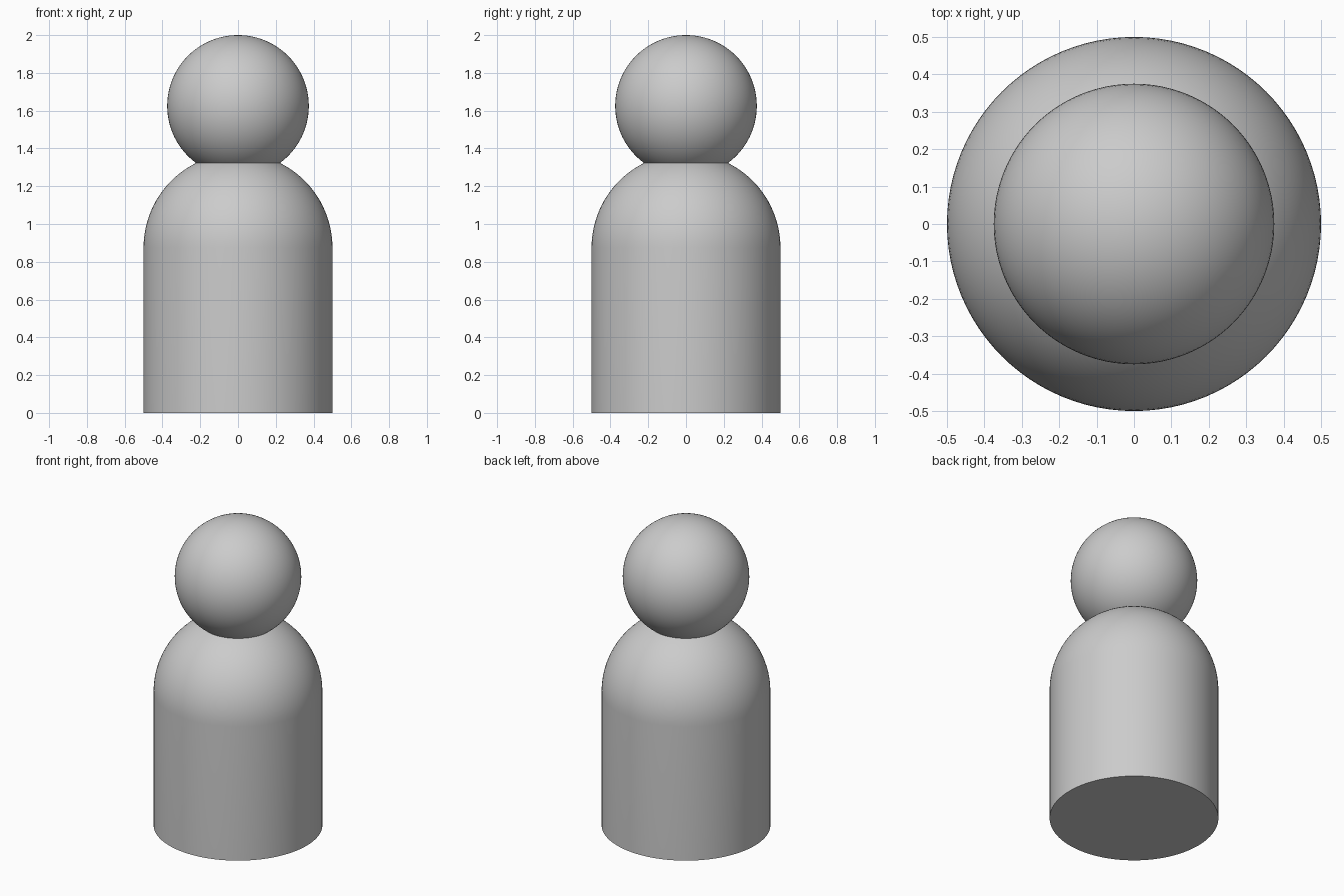
import bpy
import bmesh
from math import sin, cos, pi, radians
from mathutils import Vector

cube = bpy.data.objects.get("Cube")
if cube:
    bpy.data.objects.remove(cube, do_unlink=True)

SEGMENTS = 96
BODY_RADIUS = 0.5
SHOULDER_Z = 0.875
HEAD_RADIUS = 0.375

# Single plain grey material
grey = bpy.data.materials.new("plain_grey")
grey.use_nodes = True
colour = (0.6, 0.6, 0.6, 1.0)
grey.diffuse_color = colour
grey.node_tree.nodes["Principled BSDF"].inputs["Base Color"].default_value = colour


def finish(obj):
    obj.data.materials.append(grey)
    bpy.ops.object.select_all(action="DESELECT")
    obj.select_set(True)
    bpy.context.view_layer.objects.active = obj
    bpy.ops.object.shade_smooth_by_angle(angle=radians(35))


def lathe(name, profile):
    """Spin an (r, z) profile around the z axis into a closed solid."""
    bm = bmesh.new()
    verts = [bm.verts.new((r, 0, z)) for r, z in profile]
    edges = [bm.edges.new(pair) for pair in zip(verts, verts[1:])]
    bmesh.ops.spin(bm, geom=verts + edges, cent=Vector(), axis=(0, 0, 1),
                   angle=2 * pi, steps=SEGMENTS)
    bmesh.ops.remove_doubles(bm, verts=bm.verts, dist=0.0001)
    bmesh.ops.recalc_face_normals(bm, faces=bm.faces)
    mesh = bpy.data.meshes.new(name)
    bm.to_mesh(mesh)
    bm.free()
    obj = bpy.data.objects.new(name, mesh)
    bpy.context.collection.objects.link(obj)
    finish(obj)


# Body: flat base, straight sides and a domed shoulder
RINGS = 24
dome = [(BODY_RADIUS * cos(a), SHOULDER_Z + BODY_RADIUS * sin(a))
        for a in (i * pi / 2 / RINGS for i in range(RINGS))]
lathe("body", [(0, 0), (BODY_RADIUS, 0)] + dome + [(0, SHOULDER_Z + BODY_RADIUS)])

# Head: ball sunk slightly into the top of the dome
bpy.ops.mesh.primitive_uv_sphere_add(segments=SEGMENTS, ring_count=48,
                                     radius=HEAD_RADIUS,
                                     location=(0, 0, 2 - HEAD_RADIUS))
head = bpy.context.object
head.name = "head"
finish(head)
